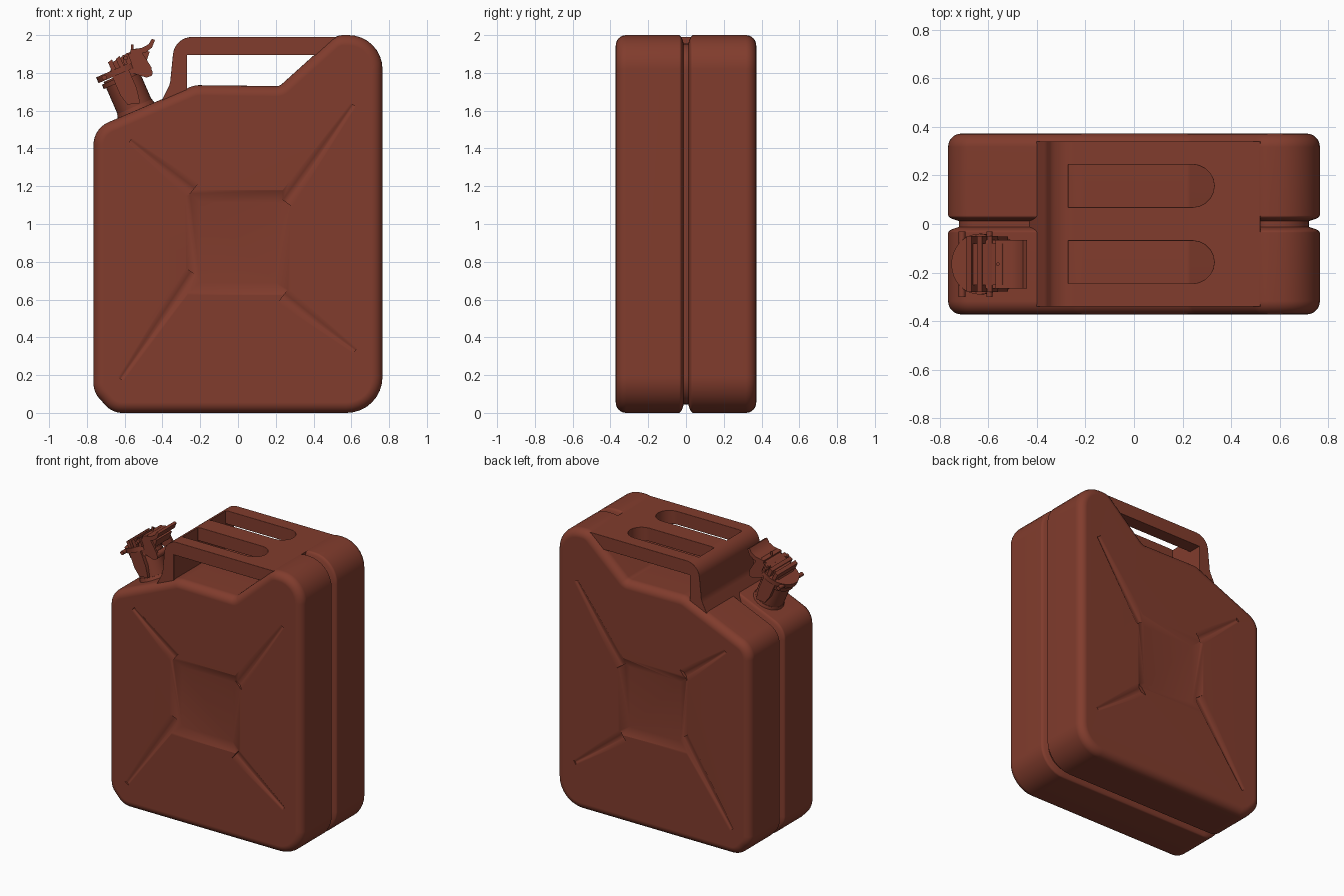
import bpy, bmesh, math
from mathutils import Vector, Matrix

if "Cube" in bpy.data.objects:
    bpy.data.objects.remove(bpy.data.objects["Cube"])

paint = bpy.data.materials.new("rust_red_paint")
paint.diffuse_color = (0.22, 0.045, 0.026, 1)
paint.use_nodes = True
paint.node_tree.nodes["Principled BSDF"].inputs["Base Color"].default_value = paint.diffuse_color


def make(name, bm, matrix=None):
    bmesh.ops.recalc_face_normals(bm, faces=bm.faces)
    me = bpy.data.meshes.new(name)
    bm.to_mesh(me)
    bm.free()
    me.materials.append(paint)
    ob = bpy.data.objects.new(name, me)
    bpy.context.collection.objects.link(ob)
    if matrix:
        ob.matrix_world = matrix
    return ob


def finish(ob, angle=35):
    """Apply modifiers, then smooth shading weighted by face size."""
    bpy.ops.object.select_all(action='DESELECT')
    ob.select_set(True)
    bpy.context.view_layer.objects.active = ob
    if ob.modifiers:
        bpy.ops.object.convert(target='MESH')
    bpy.ops.object.shade_smooth_by_angle(angle=math.radians(angle))
    ob.modifiers.new("normals", 'WEIGHTED_NORMAL').keep_sharp = True


def cut(ob, cutter):
    cutter.hide_render = True
    m = ob.modifiers.new("cut", 'BOOLEAN')
    m.operation, m.solver, m.use_self, m.object = 'DIFFERENCE', 'EXACT', True, cutter


def bevel(ob, width, seg=3):
    m = ob.modifiers.new("bevel", 'BEVEL')
    m.width, m.segments, m.limit_method, m.angle_limit = width, seg, 'ANGLE', math.radians(35)


def fillet(corners, n=8):
    """Round each (x, z, radius) corner of a closed outline."""
    out = []
    for i, (x, z, r) in enumerate(corners):
        p = Vector((x, z))
        a = Vector(corners[i - 1][:2]) - p
        b = Vector(corners[(i + 1) % len(corners)][:2]) - p
        if r == 0:
            out.append(p)
            continue
        a.normalize()
        b.normalize()
        half = a.angle(b) / 2
        c = p + (a + b).normalized() * (r / math.sin(half))
        s, e = p + a * (r / math.tan(half)) - c, p + b * (r / math.tan(half)) - c
        for k in range(n + 1):
            t = k / n
            w = math.pi - 2 * half
            out.append(c + (s * math.sin((1 - t) * w) + e * math.sin(t * w)) / math.sin(w))
    return out


def loft(bm, rings):
    vs = [[bm.verts.new(p) for p in r] for r in rings]
    n = len(vs[0])
    for a, b in zip(vs, vs[1:]):
        for i in range(n):
            bm.faces.new((a[i], a[(i + 1) % n], b[(i + 1) % n], b[i]))
    bm.faces.new(vs[0])
    bm.faces.new(vs[-1])


def prism(bm, pts, y0, y1):
    loft(bm, [[(p[0], y, p[1]) for p in pts] for y in (y0, y1)])


def inset(pts, d):
    out = []
    for i, p in enumerate(pts):
        a = (p - pts[i - 1]).normalized()
        b = (pts[(i + 1) % len(pts)] - p).normalized()
        na, nb = Vector((-a.y, a.x)), Vector((-b.y, b.x))
        out.append(p + (na + nb) * (d / (1 + na.dot(nb))))
    return out


def hull(bm, pts):
    vs = [bm.verts.new(p) for p in pts]
    bmesh.ops.convex_hull(bm, input=vs)


# Body: counter-clockwise outline lofted front to back with a seam groove
outline = fillet([(-0.765, 0.11, 0.12), (-0.665, 0, 0.12), (0.765, 0, 0.19), (0.765, 2, 0.18),
                  (0.52, 2, 0.1), (0.22, 1.73, 0.04), (-0.23, 1.735, 0.12), (-0.765, 1.505, 0.13)])
R = 0.055
half = [(-0.372 + R * (1 - math.cos(t)), R * (1 - math.sin(t)))
        for t in [k * math.pi / 12 for k in range(7)]]
half += [(-0.035, 0), (-0.026, 0.008), (-0.02, 0.02), (-0.012, 0.045)]
section = half + [(-y, d) for y, d in reversed(half)]
bm = bmesh.new()
loft(bm, [[(p.x, y, p.y) for p in inset(outline, d)] for y, d in section])
body = make("can_body", bm)

# Pressed cross and centre panel on both broad sides
bm = bmesh.new()
cross = [((-0.24, 1.18), (-0.57, 1.44)), ((0.25, 1.12), (0.61, 1.63)),
         ((-0.24, 0.74), (-0.62, 0.18)), ((0.24, 0.62), (0.62, 0.33))]
for s in (-1, 1):
    top, deep = 0.374 * s, 0.347 * s
    hull(bm, [(x, top, z) for x in (-0.285, 0.285) for z in (0.62, 1.185)] +
             [(x, deep, z) for x in (-0.2, 0.2) for z in (0.69, 1.115)])
    for a, b in cross:
        a, b = Vector(a), Vector(b)
        d = (b - a).normalized()
        side = Vector((-d.y, d.x))
        pts = []
        for c, w, y in ((a, 0.05, 0.35 * s), (b, 0.02, 0.362 * s)):
            for k in (-1, 1):
                p, q = c + side * w * k, c + side * w * 0.3 * k
                pts += [(p.x, top, p.y), (q.x, y, q.y)]
        hull(bm, pts)
press = make("press_cutter", bm)
cut(body, press)
finish(body, 50)

# Triple handle: one block, tunnelled across and slotted from above
bm = bmesh.new()
prism(bm, fillet([(-0.44, 1.58, 0), (0.52, 1.6, 0), (0.52, 1.99, 0), (-0.335, 1.99, 0.1),
                  (-0.36, 1.74, 0.12)]), -0.34, 0.34)
handle = make("triple_handle", bm)
bm = bmesh.new()
prism(bm, [(-0.27, 1.68), (0.2, 1.68), (0.43, 1.895), (-0.27, 1.895)], -0.5, 0.5)
for s in (-1, 1):
    arc = [(0.24 + 0.09 * math.cos(t), 0.157 * s + 0.088 * math.sin(t))
           for t in [math.pi * (k / 10 - 0.5) for k in range(11)]]
    plan = arc + [(-0.27, 0.157 * s + 0.088), (-0.27, 0.157 * s - 0.088)]
    loft(bm, [[(x, y, z) for x, y in plan] for z in (1.75, 2.2)])
slots = make("handle_cutter", bm)
cut(handle, slots)
bevel(handle, 0.034, 4)
finish(handle, 40)
for c in (press, slots):
    bpy.data.objects.remove(c)

# Spout: tilted local frame on the sloping shoulder
frame = Matrix.Translation((-0.53, -0.165, 1.58)) @ Matrix.Rotation(math.radians(-23.5), 4, 'Y')


def disc(bm, r, z0, z1, x=0.0, r2=None):
    m = Matrix.Translation((x, 0, (z0 + z1) / 2))
    bmesh.ops.create_cone(bm, cap_ends=True, segments=32, radius1=r, radius2=r2 or r,
                          depth=z1 - z0, matrix=m)


def pin(bm, x, z, r, w):
    m = Matrix.Translation((x, 0, z)) @ Matrix.Rotation(math.pi / 2, 4, 'X')
    bmesh.ops.create_cone(bm, cap_ends=True, segments=16, radius1=r, radius2=r, depth=w, matrix=m)


bm = bmesh.new()
disc(bm, 0.12, -0.03, 0.045, 0, 0.1)
disc(bm, 0.098, 0, 0.23)
disc(bm, 0.112, 0.195, 0.22)
finish(make("spout_neck", bm, frame))

# Cap disc with raised lid and slats
bm = bmesh.new()
disc(bm, 0.125, 0.235, 0.268)
prism(bm, [(-0.05, 0.26), (0.15, 0.235), (0.19, 0.28), (0.13, 0.325), (-0.01, 0.308)], -0.085, 0.085)
for x in (-0.035, 0.01, 0.055):
    prism(bm, [(x, 0.26), (x + 0.025, 0.26), (x + 0.025, 0.322), (x, 0.316)], -0.115, 0.115)
finish(make("spout_cap", bm, frame))

# Closing lever with its upturned lip and side arms
bm = bmesh.new()
prism(bm, [(0.09, 0.3), (0.17, 0.285), (0.21, 0.295), (0.24, 0.325), (0.228, 0.338),
           (0.2, 0.318), (0.16, 0.315), (0.1, 0.33)], -0.1, 0.1)
for s in (-1, 1):
    prism(bm, [(0.03, 0.24), (0.12, 0.16), (0.155, 0.165), (0.165, 0.2), (0.15, 0.3), (0.05, 0.32)],
          0.085 * s, 0.1 * s)
pin(bm, 0.14, 0.18, 0.022, 0.2)
finish(make("cap_lever", bm, frame))

# Side clasps and hinge pins
bm = bmesh.new()
for s in (-1, 1):
    prism(bm, [(-0.03, 0.07), (0.035, 0.05), (0.05, 0.13), (0.05, 0.25), (-0.045, 0.25), (-0.045, 0.13)],
          0.085 * s, 0.113 * s)
pin(bm, -0.085, 0.25, 0.014, 0.27)
pin(bm, 0.06, 0.3, 0.012, 0.27)
finish(make("cap_clasps", bm, frame))

# Small upright locking pin
bm = bmesh.new()
bmesh.ops.create_cone(bm, cap_ends=True, segments=12, radius1=0.007, radius2=0.007, depth=0.1,
                      matrix=Matrix.Translation((-0.56, -0.165, 1.9)))
finish(make("locking_pin", bm))
